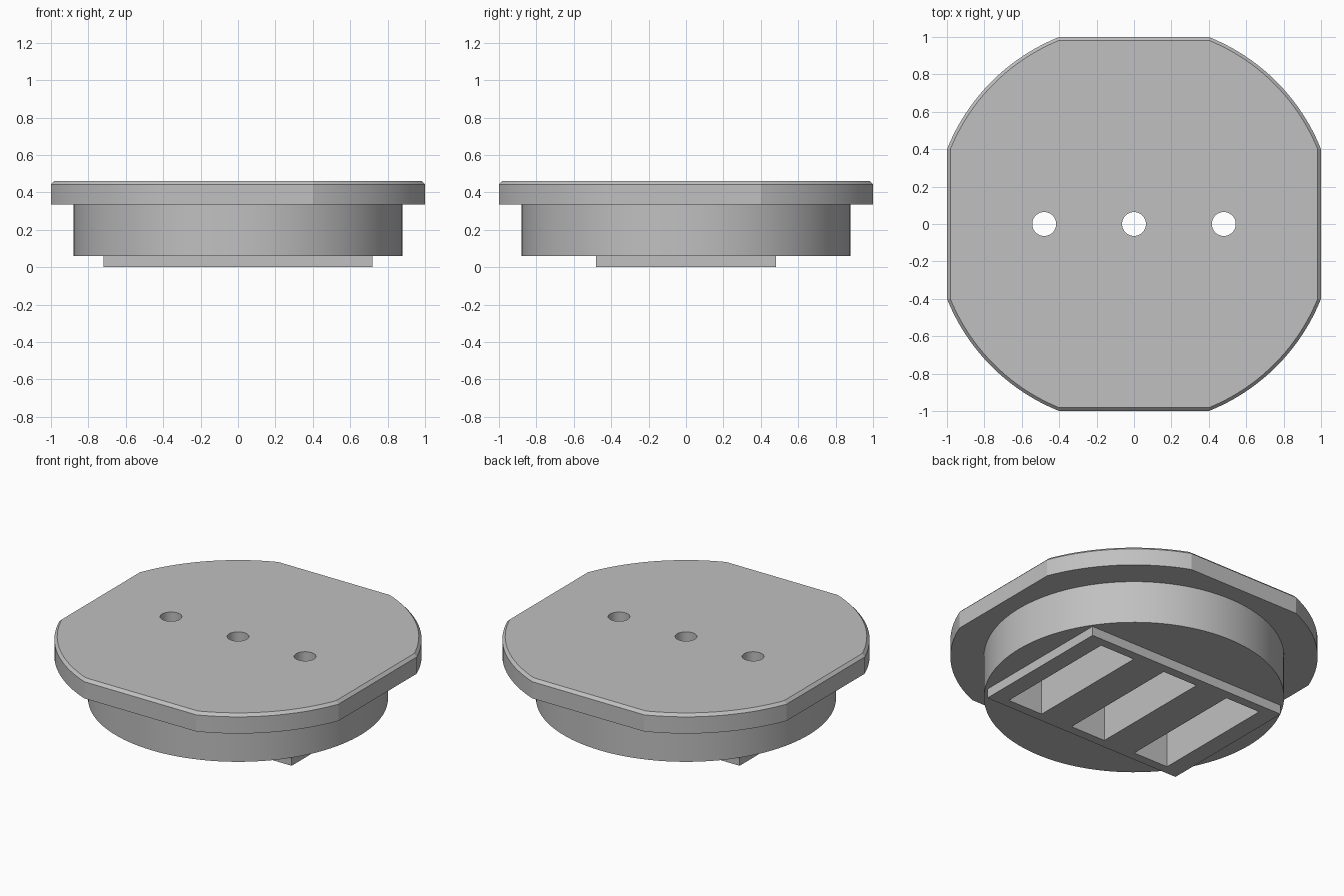
import bpy
import bmesh
from math import atan2, cos, pi, radians, sin, sqrt

if "Cube" in bpy.data.objects:
    bpy.data.objects.remove(bpy.data.objects["Cube"])

grey = bpy.data.materials.new("plain_grey")
grey.use_nodes = True
GREY = (0.53, 0.53, 0.53, 1)
grey.diffuse_color = GREY
grey.node_tree.nodes["Principled BSDF"].inputs["Base Color"].default_value = GREY


def circle(radius, sides, cx=0):
    return [(cx + radius * cos(2 * pi * i / sides), radius * sin(2 * pi * i / sides))
            for i in range(sides)]


def rectangle(w, d, cx=0):
    return [(cx + sx * w / 2, sy * d / 2)
            for sx, sy in ((-1, -1), (1, -1), (1, 1), (-1, 1))]


def clipped_circle(half, flat, steps=20):
    """Circle cut by four flats at distance half, each flat 2 * flat long."""
    radius = sqrt(half ** 2 + flat ** 2)
    start = atan2(flat, half)
    sweep = pi / 2 - 2 * start
    angles = [q * pi / 2 + start + sweep * i / steps
              for q in range(4) for i in range(steps + 1)]
    return [(radius * cos(a), radius * sin(a)) for a in angles]


def loft(name, layers):
    """Closed solid through (outline, z) layers, listed from the bottom up."""
    bm = bmesh.new()
    rings = [[bm.verts.new((x, y, z)) for x, y in outline] for outline, z in layers]
    bm.faces.new(rings[0][::-1])
    bm.faces.new(rings[-1])
    for low, high in zip(rings, rings[1:]):
        n = len(low)
        for i in range(n):
            j = (i + 1) % n
            bm.faces.new((low[i], low[j], high[j], high[i]))
    mesh = bpy.data.meshes.new(name)
    bm.to_mesh(mesh)
    bm.free()
    mesh.materials.append(grey)
    obj = bpy.data.objects.new(name, mesh)
    bpy.context.collection.objects.link(obj)
    return obj


# Flange with four flats and a chamfered top rim
rim = clipped_circle(1, 0.4)
cap = loft("flanged_cap", [(rim, 0.335), (rim, 0.443),
                           (clipped_circle(0.982, 0.4), 0.461)])

# Round drum and raised rectangular pad underneath
drum = loft("drum", [(circle(0.88, 128), 0.06), (circle(0.88, 128), 0.4)])
pad = loft("pad", [(rectangle(1.44, 0.96), 0), (rectangle(1.44, 0.96), 0.2)])
tools = [(drum, 'UNION'), (pad, 'UNION')]

# Three deep slots, each with a round hole through to the top
for side, x in (("right", -0.48), ("middle", 0), ("left", 0.48)):
    slot = rectangle(0.25, 0.84, x)
    hole = circle(0.064, 48, x)
    tools.append((loft(side + "_slot", [(slot, -0.1), (slot, 0.34)]), 'DIFFERENCE'))
    tools.append((loft(side + "_hole", [(hole, 0.2), (hole, 0.6)]), 'DIFFERENCE'))

for tool, operation in tools:
    mod = cap.modifiers.new(tool.name, 'BOOLEAN')
    mod.operation = operation
    mod.solver = 'EXACT'
    mod.object = tool
    tool.hide_render = True

# Bake the cuts, then drop the helpers
depsgraph = bpy.context.evaluated_depsgraph_get()
baked = bpy.data.meshes.new_from_object(cap.evaluated_get(depsgraph))
cap.modifiers.clear()
cap.data = baked
for tool, operation in tools:
    bpy.data.objects.remove(tool)

# Smooth curved walls, crisp edges
bpy.ops.object.select_all(action='DESELECT')
cap.select_set(True)
bpy.context.view_layer.objects.active = cap
bpy.ops.object.shade_smooth_by_angle(angle=radians(12))
